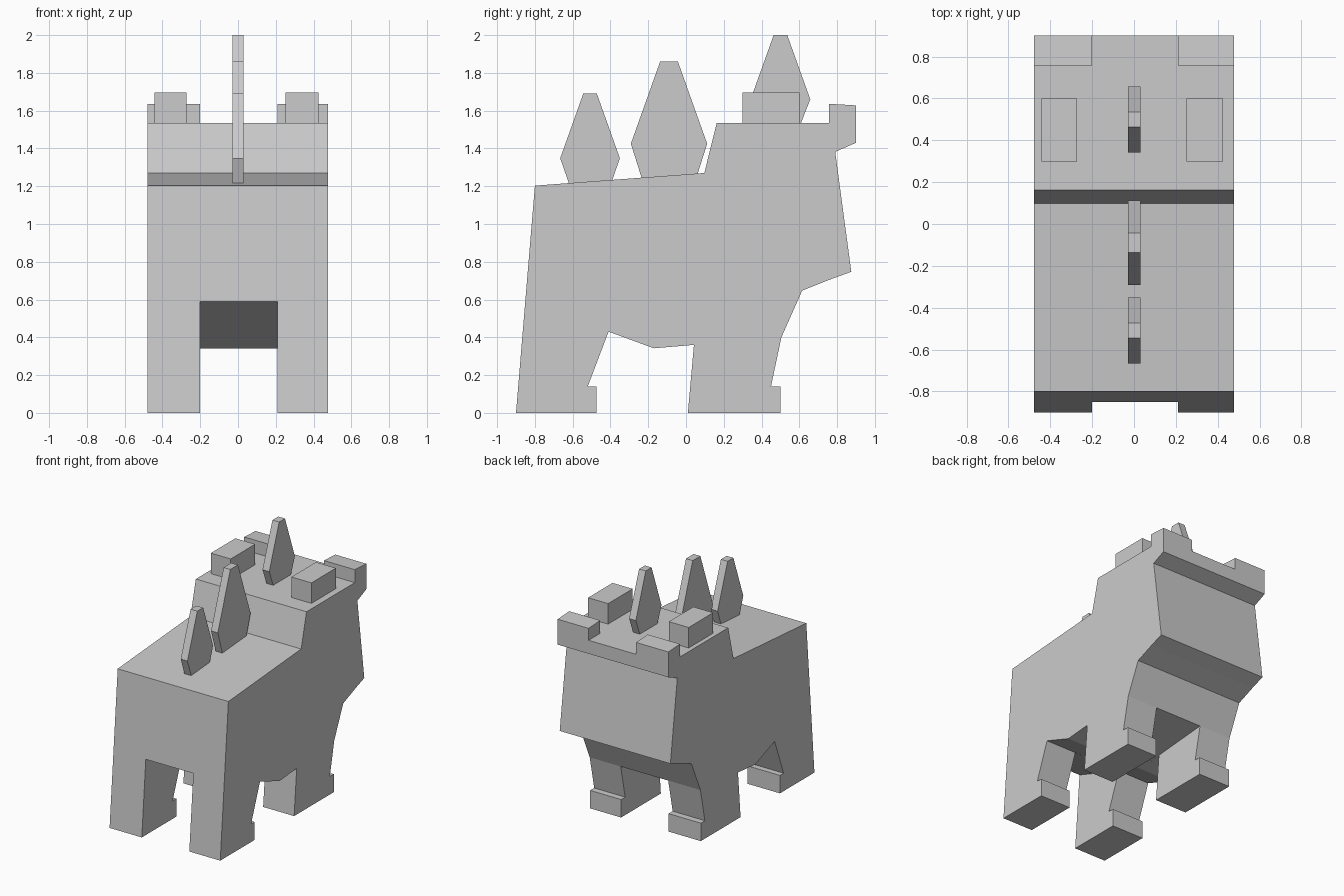
import bpy, bmesh

if "Cube" in bpy.data.objects:
    bpy.data.objects.remove(bpy.data.objects["Cube"])


def prism(name, profile, x0, x1):
    """Extrude a side (y, z) profile from x0 to x1."""
    bm = bmesh.new()
    face = bm.faces.new([bm.verts.new((x0, y, z)) for y, z in profile])
    ext = bmesh.ops.extrude_face_region(bm, geom=[face])
    moved = [v for v in ext["geom"] if isinstance(v, bmesh.types.BMVert)]
    bmesh.ops.translate(bm, verts=moved, vec=(x1 - x0, 0, 0))
    # keep the starting cap so the solid is closed
    if not face.is_valid:
        bmesh.ops.holes_fill(bm, edges=bm.edges[:])
    bmesh.ops.recalc_face_normals(bm, faces=bm.faces[:])
    mesh = bpy.data.meshes.new(name)
    bm.to_mesh(mesh)
    bm.free()
    obj = bpy.data.objects.new(name, mesh)
    bpy.context.collection.objects.link(obj)
    return obj


def box_profile(y0, y1, z0, z1):
    return [(y0, z0), (y1, z0), (y1, z1), (y0, z1)]


# Body, head and legs share one side silhouette
X0, X1 = -0.478, 0.477
body = prism("body", [
    (-0.9, 0), (-0.475, 0), (-0.475, 0.14), (-0.52, 0.14), (-0.41, 0.43),
    (-0.17, 0.342), (0.042, 0.36), (0.01, 0), (0.5, 0), (0.5, 0.14),
    (0.45, 0.14), (0.505, 0.40), (0.615, 0.647), (0.765, 0.707),
    (0.875, 0.747), (0.79, 1.382), (0.9, 1.43), (0.9, 1.535),
    (0.163, 1.535), (0.097, 1.27), (-0.8, 1.203)], X0, X1)

# Gap between left and right legs, following the belly line
cutter = prism("leg_gap_cutter", [
    (-1.0, 0.645), (-0.17, 0.342), (0.505, 0.40), (0.7, 0.42),
    (0.7, -0.1), (-1.0, -0.1)], -0.2, 0.21)
cutter.hide_render = True
mod = body.modifiers.new("leg_gap", 'BOOLEAN')
mod.operation = 'DIFFERENCE'
mod.solver = 'EXACT'
mod.object = cutter
bpy.context.view_layer.objects.active = body
bpy.ops.object.modifier_apply(modifier=mod.name)
bpy.data.objects.remove(cutter)

# Nostrils and eyes
for side, nose, eye in (("left", (X0, -0.2), (-0.443, -0.272)),
                        ("right", (0.21, X1), (0.252, 0.425))):
    prism("nostril_" + side,
          [(0.758, 1.535), (0.9, 1.535), (0.9, 1.628), (0.758, 1.636)], *nose)
    prism("eye_" + side, box_profile(0.298, 0.6, 1.535, 1.695), *eye)

# Back spikes: centre y, half widths at (base, shoulder, tip), heights
for i, (y, widths, heights) in enumerate((
        (-0.508, (0.11, 0.158, 0.036), (1.21, 1.348, 1.69)),
        (-0.09, (0.145, 0.202, 0.047), (1.245, 1.425, 1.86)),
        (0.5, (0.107, 0.158, 0.036), (1.53, 1.66, 2.0)))):
    pts = list(zip(widths, heights))
    prism(f"back_spike_{i + 1}",
          [(y + w, z) for w, z in pts] + [(y - w, z) for w, z in reversed(pts)],
          -0.028, 0.03)
